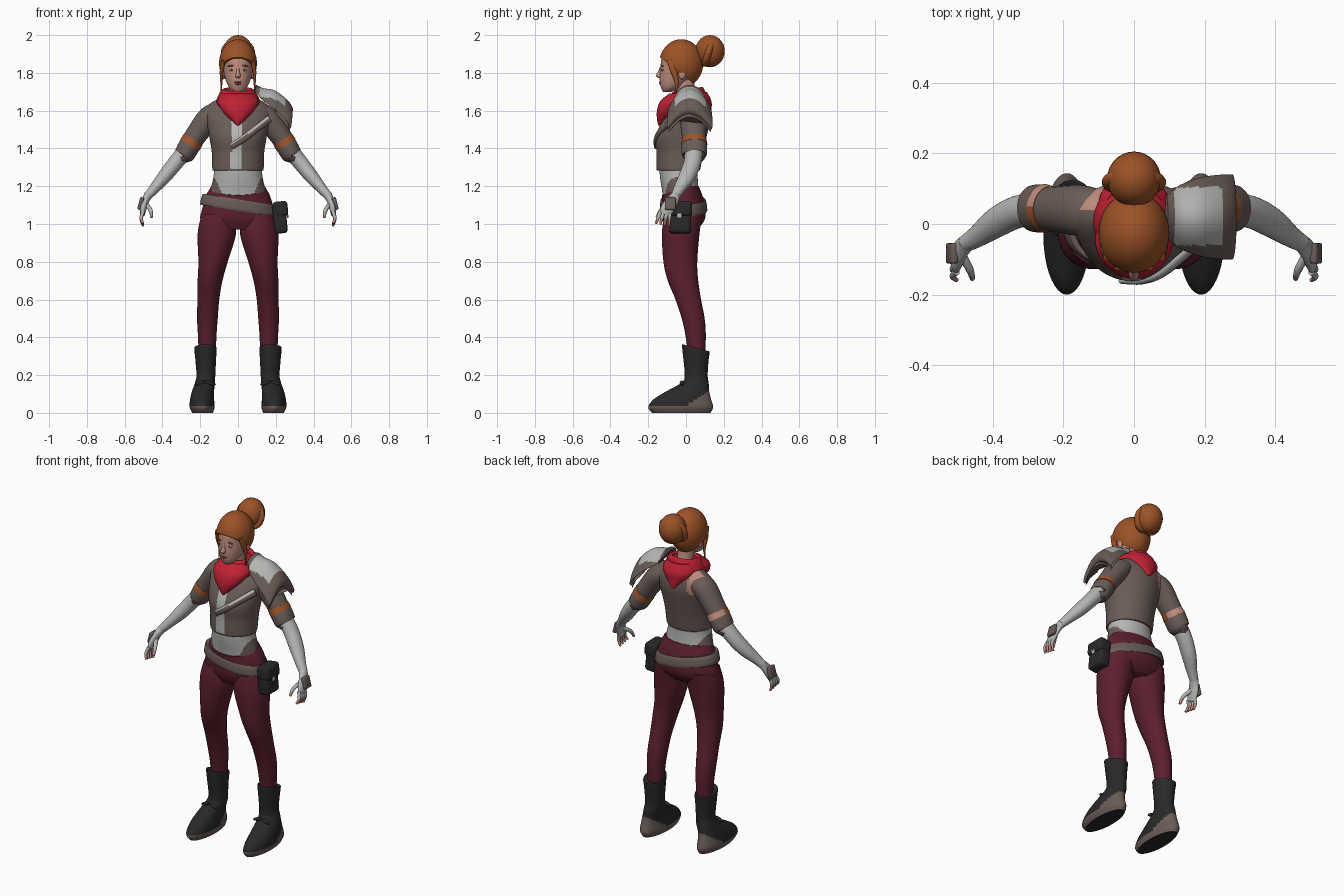
import bpy, bmesh, math
from mathutils import Vector, Matrix

if "Cube" in bpy.data.objects:
    bpy.data.objects.remove(bpy.data.objects["Cube"], do_unlink=True)

COLOURS = {
    "ginger hair": (.33, .085, .02), "skin": (.52, .27, .21), "rose lips": (.36, .12, .11),
    "taupe leather": (.145, .108, .096), "pale cloth": (.46, .47, .45), "scarf red": (.52, .015, .035),
    "maroon cloth": (.105, .014, .026), "black leather": (.022, .022, .022),
    "orange leather": (.34, .09, .025)}
MATS = {}
for label, rgb in COLOURS.items():
    m = bpy.data.materials.new(label)
    m.use_nodes = True
    m.diffuse_color = (*rgb, 1)
    bsdf = next(k for k in m.node_tree.nodes if k.type == "BSDF_PRINCIPLED")
    bsdf.inputs["Base Color"].default_value = (*rgb, 1)
    bsdf.inputs["Roughness"].default_value = .8
    MATS[label] = m
HAIR, SKIN, LIPS, TAUPE, PALE, RED, MAROON, BLACK, ORANGE = COLOURS


def finish(name, bm, mats, rule=None, angle=50):
    """Turn a bmesh into a smooth-shaded object; rule picks the material slot of a face."""
    mats = [mats] if isinstance(mats, str) else mats
    bmesh.ops.recalc_face_normals(bm, faces=bm.faces)
    if rule:
        for f in bm.faces:
            f.material_index = int(rule(f.calc_center_median(), f.normal))
    mesh = bpy.data.meshes.new(name)
    bm.to_mesh(mesh)
    bm.free()
    for label in mats:
        mesh.materials.append(MATS[label])
    obj = bpy.data.objects.new(name, mesh)
    bpy.context.scene.collection.objects.link(obj)
    bpy.ops.object.select_all(action="DESELECT")
    obj.select_set(True)
    bpy.context.view_layer.objects.active = obj
    bpy.ops.object.shade_smooth_by_angle(angle=math.radians(angle))
    return obj


def spline(rings, steps):
    """Catmull-Rom through rings of (x, y, z, radius a, radius b)."""
    out, last = [], len(rings) - 1
    for i in range(last):
        p0, p1, p2, p3 = (rings[min(max(k, 0), last)] for k in range(i - 1, i + 3))
        for t in (j / steps for j in range(steps)):
            out.append([b + .5 * t * (c - a + t * (2*a - 5*b + 4*c - d + t * (3*(b - c) + d - a)))
                        for a, b, c, d in zip(p0, p1, p2, p3)])
    return out + [list(rings[-1])]


def loft(name, rings, mats, rule=None, flat=True, n=32, steps=5, warp=None, side=1):
    """Skin elliptical rings: level ones when flat, otherwise square to the path."""
    rings = spline([(side * r[0], *r[1:]) for r in rings], steps)
    bm, loops = bmesh.new(), []
    for i, (x, y, z, ra, rb) in enumerate(rings):
        a, b = Vector((1, 0, 0)), Vector((0, 1, 0))
        if not flat:
            t = Vector(rings[min(i + 1, len(rings) - 1)][:3]) - Vector(rings[max(i - 1, 0)][:3])
            t.normalize()
            a = (b - t * b.dot(t)).normalized()
            b = t.cross(a)
        loop = []
        for k in range(n):
            w = math.tau * (k + .5) / n
            p = Vector((x, y, z)) + a * max(ra, .002) * math.cos(w) + b * max(rb, .002) * math.sin(w)
            if warp:
                p.z += warp(p)
            loop.append(bm.verts.new(p))
        loops.append(loop)
    for lo, hi in zip(loops, loops[1:]):
        for k in range(n):
            bm.faces.new((lo[k], lo[(k + 1) % n], hi[(k + 1) % n], hi[k]))
    bm.faces.new(loops[0])
    bm.faces.new(loops[-1])
    return finish(name, bm, mats, rule)


def ball(name, centre, radii, mat, cut=None, tilt=0, seg=28):
    """Ellipsoid, optionally trimmed by a plane (point, outward normal)."""
    bm = bmesh.new()
    bmesh.ops.create_uvsphere(bm, u_segments=seg, v_segments=seg // 2, radius=1)
    bm.transform(Matrix.Translation(centre) @ Matrix.Rotation(tilt, 4, "Y") @ Matrix.Diagonal((*radii, 1)))
    if cut:
        bmesh.ops.bisect_plane(bm, geom=bm.verts[:] + bm.edges[:] + bm.faces[:],
                               plane_co=cut[0], plane_no=cut[1], clear_outer=True)
        bmesh.ops.holes_fill(bm, edges=[e for e in bm.edges if e.is_boundary])
    return finish(name, bm, mat)


def box(name, centre, size, mat, tilt=0, bevel=.01):
    bm = bmesh.new()
    bmesh.ops.create_cube(bm, size=1)
    bm.transform(Matrix.Translation(centre) @ Matrix.Rotation(tilt, 4, "Y") @ Matrix.Diagonal((*size, 1)))
    bmesh.ops.bevel(bm, geom=bm.edges[:], offset=bevel, segments=3, affect="EDGES", profile=.5)
    return finish(name, bm, mat)


# Head, face and neck
loft("neck", [(0, .03, 1.58, .06, .055), (0, .01, 1.67, .046, .048), (0, -.01, 1.77, .045, .05)], SKIN)
loft("head", [(0, -.098, 1.7, .022, .024), (0, -.086, 1.715, .042, .044), (0, -.072, 1.74, .057, .065),
              (0, -.05, 1.78, .071, .09), (0, -.036, 1.83, .079, .1), (0, -.03, 1.88, .082, .1),
              (0, -.03, 1.93, .068, .085), (0, -.03, 1.96, .03, .04)], SKIN)
loft("nose", [(0, -.131, 1.832, .007, .006), (0, -.136, 1.805, .009, .014), (0, -.141, 1.785, .014, .019),
              (0, -.135, 1.772, .01, .01)], SKIN, n=16)
ball("upper_lip", (0, -.134, 1.751), (.02, .009, .005), LIPS, seg=16)
ball("lower_lip", (0, -.132, 1.742), (.017, .01, .006), LIPS, seg=16)
for s, tag in ((1, "left"), (-1, "right")):
    ball(tag + "_eye", (s * .033, -.122, 1.815), (.014, .008, .0065), PALE, seg=16)
    ball(tag + "_iris", (s * .033, -.128, 1.815), (.005, .004, .005), BLACK, seg=12)
    ball(tag + "_brow", (s * .035, -.125, 1.838), (.02, .008, .004), HAIR, tilt=s * .12, seg=16)
    ball(tag + "_ear", (s * .08, -.02, 1.795), (.013, .02, .03), SKIN, seg=16)
    loft(tag + "_hair_lock", [(.076, -.085, 1.87, .02, .012), (.087, -.065, 1.81, .018, .01),
                              (.088, -.05, 1.75, .01, .006), (.09, -.055, 1.69, .003, .003)],
         HAIR, flat=False, n=12, side=s)

# Hair: trimmed cap with a coiled bun
ball("hair_cap", (0, -.025, 1.85), (.1, .116, .128), HAIR, cut=((0, -.14, 1.885), (0, -.17, -.22)), seg=48)
ball("hair_bun", (0, .127, 1.915), (.076, .078, .085), HAIR)
loft("bun_coil", [(.068 * math.cos(w), .118 + .02 * math.sin(w), 1.905 + .07 * math.sin(w), .024, .02)
                  for w in (math.tau * k / 12 for k in range(13))], HAIR, flat=True, n=12, steps=2)

# Neck scarf with a pointed front and back
loft("scarf_collar", [(0, .01, 1.6, .1, .1), (0, .01, 1.64, .116, .108), (0, .01, 1.68, .104, .095),
                      (0, .01, 1.71, .083, .08), (0, .01, 1.705, .068, .066), (0, .01, 1.66, .055, .055)],
     RED, warp=lambda p: .15 * p.y)
loft("scarf_front", [(0, -.133, 1.522, .006, .014), (0, -.118, 1.555, .042, .036), (0, -.09, 1.6, .085, .064),
                     (0, -.045, 1.65, .11, .092), (0, -.02, 1.69, .08, .07)], RED)
loft("scarf_back", [(0, .12, 1.555, .01, .012), (0, .09, 1.6, .06, .045), (0, .06, 1.65, .1, .075),
                    (0, .05, 1.7, .08, .06)], RED)

# Waist, jacket and chest strap
loft("shirt_waist", [(0, -.02, 1.13, .165, .1), (0, -.03, 1.18, .147, .097), (0, -.038, 1.25, .13, .1),
                     (0, -.04, 1.32, .126, .102)], [PALE, TAUPE], n=64, steps=8,
     rule=lambda c, d: abs(c.x) > .085 + .55 * (c.z - 1.17) and c.z < 1.255)


def jacket_rule(c, d):
    if c.y < -.05 and -.036 < c.x < .022 and 1.29 < c.z < 1.56:
        return 1
    return 2 if -.165 < c.x < -.085 and c.y > .04 and c.z > 1.53 else 0


loft("jacket", [(0, -.04, 1.285, .128, .108), (0, -.04, 1.292, .136, .116), (0, -.032, 1.38, .139, .124),
                (0, -.026, 1.46, .152, .135), (0, -.002, 1.54, .166, .126), (0, .022, 1.6, .178, .096),
                (0, .03, 1.64, .145, .072), (0, .03, 1.67, .085, .055)],
     [TAUPE, PALE, SKIN], rule=jacket_rule, n=72, steps=6)
loft("chest_strap", [(.165, -.07, 1.555, .012, .02), (.08, -.138, 1.49, .012, .018),
                     (.02, -.16, 1.445, .011, .018), (-.035, -.16, 1.41, .009, .016)],
     [TAUPE, PALE], rule=lambda c, d: d.z > .35, flat=False, n=16)

# Arms, sleeves and hands
for s, tag in ((1, "left"), (-1, "right")):
    loft(tag + "_sleeve", [(.09, .035, 1.595, .06, .05), (.15, .038, 1.565, .072, .062), (.215, .042, 1.48, .065, .058),
                           (.262, .044, 1.412, .06, .053)], TAUPE, flat=False, side=s)
    loft(tag + "_cuff", [(.25, .044, 1.425, .056, .05), (.254, .044, 1.42, .067, .057), (.284, .044, 1.368, .066, .054),
                         (.288, .044, 1.362, .055, .045)], TAUPE, flat=False, side=s)
    loft(tag + "_arm_band", [(.236, .043, 1.449, .064, .058), (.254, .044, 1.42, .069, .059)], [ORANGE, SKIN],
         rule=lambda c, d: c.x < 0 and c.y > .05, flat=False, steps=2, side=s)
    loft(tag + "_arm", [(.26, .044, 1.41, .048, .044), (.33, .034, 1.325, .046, .041), (.39, .004, 1.25, .043, .037),
                        (.445, -.036, 1.185, .031, .027), (.478, -.056, 1.148, .024, .023)],
         PALE, flat=False, side=s)
    loft(tag + "_palm", [(.474, -.053, 1.155, .024, .023), (.491, -.074, 1.12, .033, .019), (.502, -.1, 1.078, .036, .017),
                         (.505, -.112, 1.05, .03, .012)], PALE, flat=False, n=20, side=s)
    box(tag + "_hand_guard", (s * .515, -.083, 1.108), (.022, .058, .068), TAUPE, tilt=-s * .25, bevel=.007)
    for i in range(4):
        loft(f"{tag}_finger_{i + 1}", [(.502, -.084 - .017 * i, 1.068, .01, .01),
                                       (.513, -.088 - .02 * i, 1.03, .009, .009),
                                       (.502, -.09 - .023 * i, .988 + .005 * i, .006, .006)],
             [PALE, SKIN], rule=lambda c, d: c.z < 1.032, flat=False, n=10, side=s)
    loft(tag + "_thumb", [(.488, -.085, 1.105, .014, .012), (.464, -.13, 1.075, .011, .011),
                          (.457, -.155, 1.035, .007, .007)],
         [PALE, SKIN], rule=lambda c, d: c.z < 1.06, flat=False, n=10, side=s)

# Shoulder plate on the left, bent down at front and back
sag = lambda p: -6.5 * (p.y - .02) ** 2
loft("shoulder_plate", [(.092, .02, 1.73, .06, .008), (.13, .02, 1.708, .09, .012), (.19, .02, 1.695, .112, .013),
                        (.25, .02, 1.65, .12, .013), (.278, .02, 1.61, .12, .012), (.272, .02, 1.585, .115, .008)],
     [TAUPE, PALE], rule=lambda c, d: d.z > .2 and .115 < c.x < .248 and abs(c.y - .022) < .082,
     flat=False, n=64, steps=7, warp=sag)
loft("shoulder_lower_plate", [(.2, .02, 1.655, .1, .01), (.255, .02, 1.61, .115, .011), (.27, .02, 1.565, .11, .008)],
     TAUPE, flat=False, n=40, warp=sag)

# Trousers, belt and pouch
loft("trouser_hips", [(0, -.03, 1.2, .147, .098), (0, -.02, 1.15, .17, .107), (0, -.012, 1.08, .19, .116),
                      (0, -.012, 1.02, .198, .11), (0, -.02, .97, .14, .08)], MAROON, n=48,
     warp=lambda p: -.045 * max(0, -p.y / .12) * max(0, (p.z - 1.12) / .08))
loft("belt", [(0, -.012, 1.072, .19, .116), (0, -.012, 1.074, .201, .125), (0, -.015, 1.126, .189, .12),
              (0, -.016, 1.128, .176, .11)], TAUPE, n=48, steps=3, warp=lambda p: -.16 * p.x)
box("pouch", (.222, -.03, 1.03), (.07, .115, .16), BLACK, tilt=-.1, bevel=.018)
box("pouch_flap", (.225, -.03, 1.08), (.078, .122, .08), BLACK, tilt=-.1, bevel=.018)
box("pouch_clasp", (.262, -.035, 1.048), (.008, .026, .034), PALE, tilt=-.1, bevel=.003)


# Legs and boots
def boot_rule(c, d):
    return 1 if d.z > -.8 and c.z < .035 + .7 * max(0, c.y) and c.z < .13 else 0


for s, tag in ((1, "left"), (-1, "right")):
    loft(tag + "_leg", [(.108, -.014, 1.05, .085, .1), (.112, -.028, .95, .102, .1), (.132, -.03, .8, .078, .09),
                        (.148, -.016, .7, .066, .081), (.157, .012, .6, .058, .068), (.162, .038, .5, .055, .061),
                        (.163, .05, .42, .05, .055), (.163, .056, .33, .046, .047)], MAROON, side=s)
    loft(tag + "_boot", [(.187, -.025, 0, .055, .155), (.19, -.028, .03, .066, .172), (.19, -.02, .07, .064, .154),
                         (.186, .006, .11, .059, .118), (.175, .048, .16, .053, .072), (.17, .054, .2, .05, .061),
                         (.171, .052, .29, .055, .067), (.172, .052, .355, .059, .073), (.172, .052, .35, .048, .06)],
         [BLACK, TAUPE], rule=boot_rule, n=40, steps=6, side=s,
         warp=lambda p: -.25 * p.y * max(0, p.z - .2) / .15)
    for k in (-1, 1):
        ball(f"{tag}_lace_loop_{'outer' if k > 0 else 'inner'}", (s * .174 + s * k * .028, -.022, .158),
             (.03, .012, .01), BLACK, tilt=s * k * .3, seg=12)
